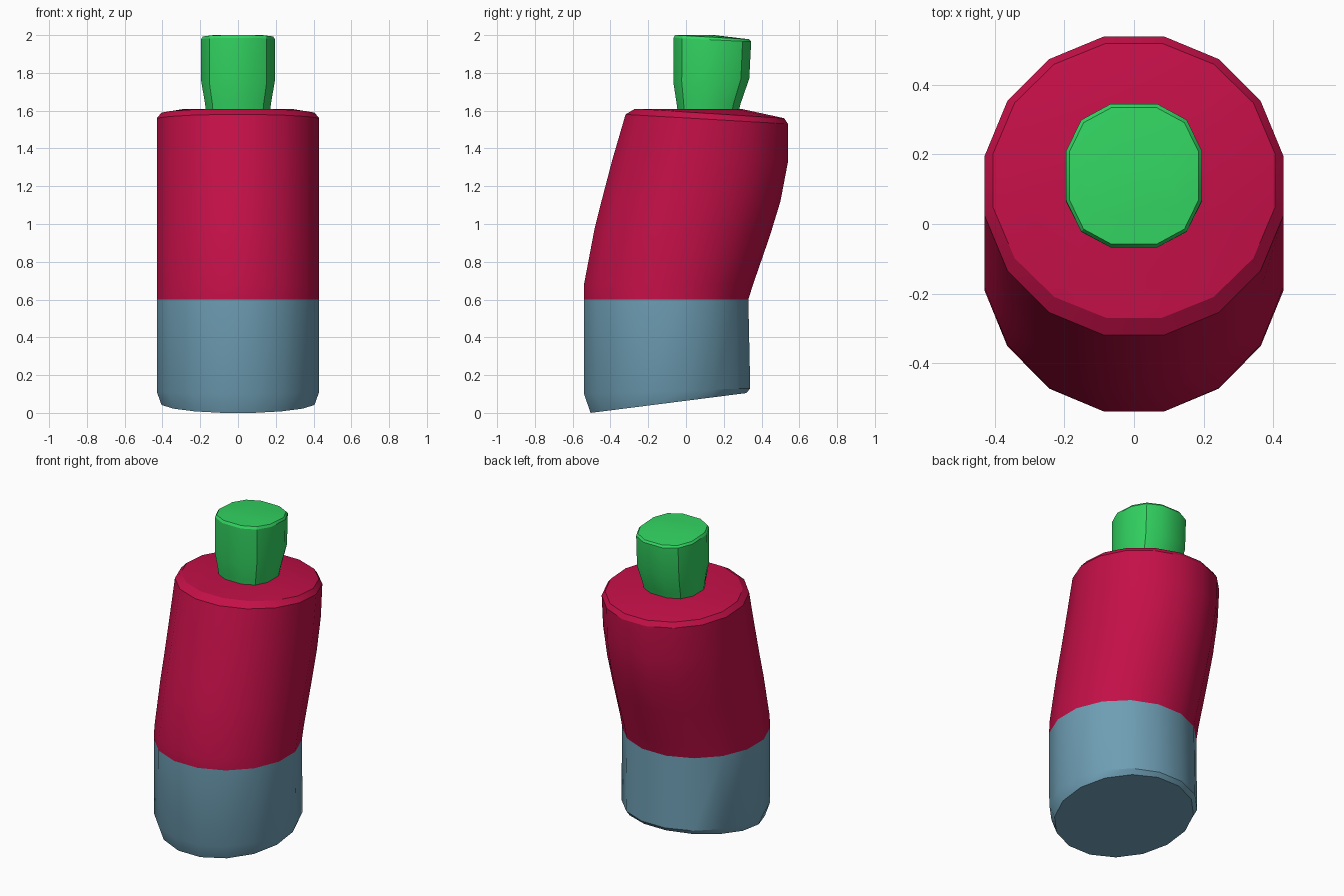
import bpy, bmesh, math

cube = bpy.data.objects.get("Cube")
if cube:
    bpy.data.objects.remove(cube, do_unlink=True)


def material(name, rgb):
    mat = bpy.data.materials.new(name)
    mat.use_nodes = True
    mat.diffuse_color = (*rgb, 1)
    mat.node_tree.nodes["Principled BSDF"].inputs["Base Color"].default_value = (*rgb, 1)
    return mat


def rounded(value, power):
    return math.copysign(abs(value) ** power, value)


def ring(bm, sides, power, front_y, back_y, front_z, back_z, half_width):
    """One tilted cross-section with a flat side facing each axis."""
    verts = []
    for i in range(sides):
        a = 2 * math.pi * (i + 0.5) / sides
        edge = math.cos(math.pi / sides)
        x = rounded(math.cos(a), power) / edge ** power
        t = 0.5 + 0.5 * rounded(math.sin(a), power) / edge ** power
        verts.append(bm.verts.new((x * half_width,
                                   front_y + t * (back_y - front_y),
                                   front_z + t * (back_z - front_z))))
    return verts


def loft(name, mat, sections, sides, power=1, bottom=False, top=False):
    """Skin the sections from bottom to top."""
    bm = bmesh.new()
    rings = [ring(bm, sides, power, *s) for s in sections]
    for low, high in zip(rings, rings[1:]):
        for i in range(sides):
            j = (i + 1) % sides
            bm.faces.new((low[i], low[j], high[j], high[i]))
    if bottom:
        bm.faces.new(rings[0][::-1])
    if top:
        bm.faces.new(rings[-1])
    mesh = bpy.data.meshes.new(name)
    bm.to_mesh(mesh)
    bm.free()
    mesh.materials.append(mat)
    obj = bpy.data.objects.new(name, mesh)
    bpy.context.collection.objects.link(obj)
    bpy.ops.object.select_all(action="DESELECT")
    obj.select_set(True)
    bpy.context.view_layer.objects.active = obj
    bpy.ops.object.shade_smooth_by_angle(angle=math.radians(30))
    return obj


# Sections: front y, back y, front z, back z, half width
seam = (-0.54, 0.33, 0.6, 0.6, 0.43)

# Lower body with a slanted underside
loft("lower_body", material("slate blue", (0.156, 0.342, 0.456)), [
    (-0.505, 0.32, 0.0, 0.105, 0.405),
    (-0.54, 0.34, 0.10, 0.13, 0.43),
    seam,
], 16, bottom=True)

# Upper body leaning backwards
loft("upper_body", material("crimson", (0.55, 0.005, 0.065)), [
    seam,
    (-0.54, 0.355, 0.68, 0.68, 0.43),
    (-0.485, 0.445, 0.97, 0.94, 0.43),
    (-0.445, 0.50, 1.13, 1.12, 0.43),
    (-0.39, 0.54, 1.34, 1.33, 0.43),
    (-0.32, 0.54, 1.58, 1.53, 0.43),
    (-0.27, 0.52, 1.61, 1.56, 0.405),
    (-0.20, 0.29, 1.61, 1.61, 0.28),
], 16, top=True)

# Flared knob on top
loft("top_knob", material("green", (0.032, 0.66, 0.12)), [
    (-0.04, 0.27, 1.56, 1.56, 0.165),
    (-0.05, 0.29, 1.64, 1.64, 0.175),
    (-0.067, 0.335, 1.75, 1.77, 0.195),
    (-0.067, 0.345, 1.985, 1.965, 0.195),
    (-0.058, 0.335, 2.0, 1.978, 0.186),
    (0.0, 0.15, 2.0, 2.0, 0.13),
], 12, power=0.8, bottom=True, top=True)
